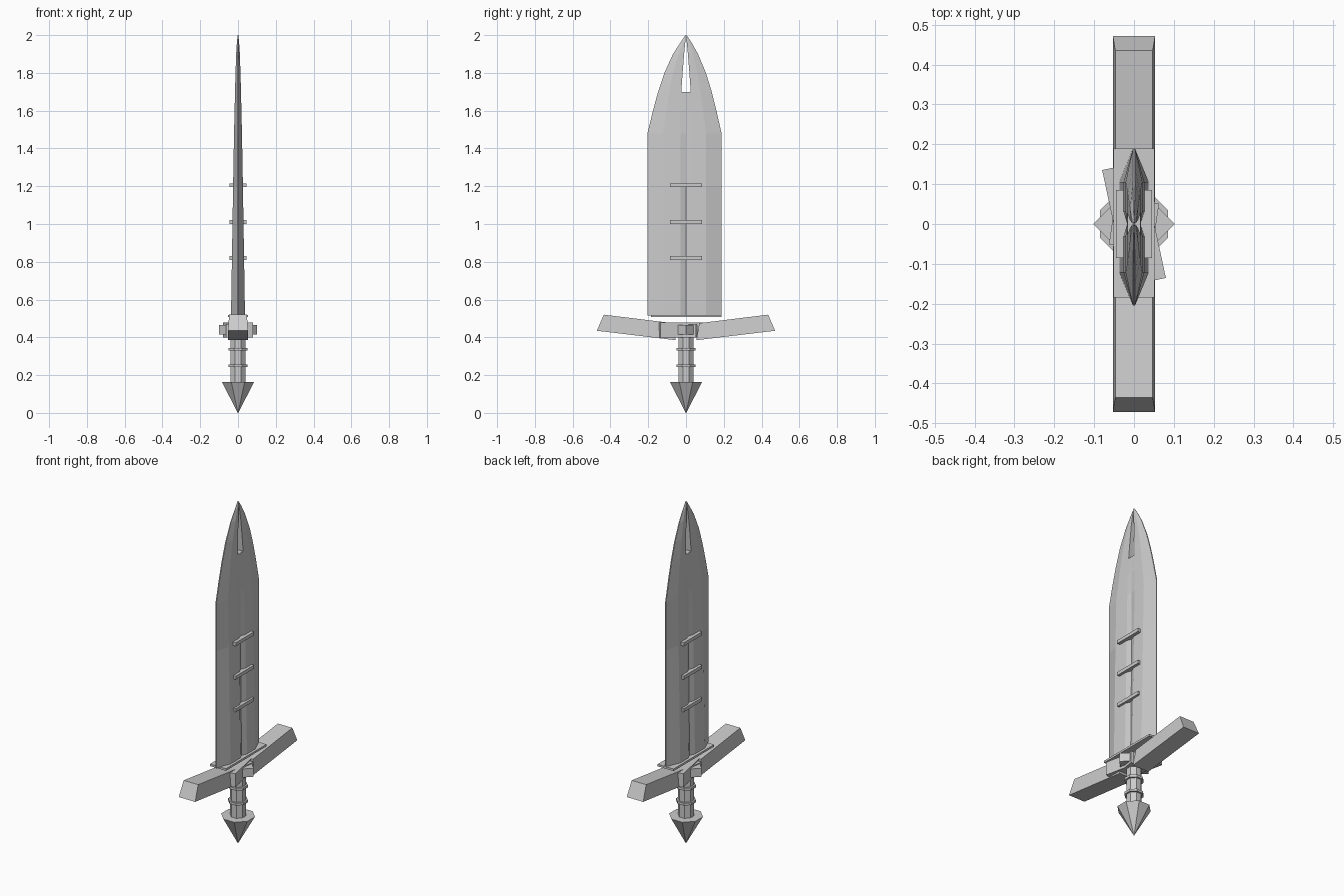
import bpy, bmesh, math
from mathutils import Matrix

if "Cube" in bpy.data.objects:
    bpy.data.objects.remove(bpy.data.objects["Cube"])

steel = bpy.data.materials.new("grey steel")
steel.diffuse_color = (0.6, 0.6, 0.6, 1)
steel.use_nodes = True
steel.node_tree.nodes["Principled BSDF"].inputs["Base Color"].default_value = steel.diffuse_color


def finish(bm, name):
    bmesh.ops.recalc_face_normals(bm, faces=bm.faces)
    me = bpy.data.meshes.new(name)
    bm.to_mesh(me)
    bm.free()
    me.materials.append(steel)
    ob = bpy.data.objects.new(name, me)
    bpy.context.collection.objects.link(ob)
    return ob


def box(name, size, loc, turn=0):
    bm = bmesh.new()
    bmesh.ops.create_cube(bm, size=1, matrix=Matrix.Translation(loc)
                          @ Matrix.Rotation(math.radians(turn), 4, 'Z')
                          @ Matrix.Diagonal((*size, 1)))
    return finish(bm, name)


def prism(name, z0, z1, r0, r1, sides=8):
    # flats face the axes; r0 and r1 are measured to the flats
    k = 1 / math.cos(math.pi / sides)
    bm = bmesh.new()
    bmesh.ops.create_cone(bm, cap_ends=True, segments=sides, radius1=r0 * k, radius2=r1 * k,
                          depth=z1 - z0, matrix=Matrix.Translation((0, 0, (z0 + z1) / 2))
                          @ Matrix.Rotation(math.pi / sides, 4, 'Z'))
    return finish(bm, name)


# Blade rows: height, half width, half thickness, slot half width, groove depth
ROWS = [(0.515, 0.196, 0.037, 0, 0.014), (1.2, 0.196, 0.026, 0, 0.010),
        (1.48, 0.196, 0.021, 0, 0.004), (1.6, 0.168, 0.018, 0, 0.001),
        (1.7, 0.142, 0.016, 0, 0), (1.7, 0.142, 0.016, 0.025, 0),
        (1.8, 0.110, 0.013, 0.018, 0), (1.9, 0.066, 0.010, 0.010, 0),
        (1.96, 0.030, 0.006, 0.004, 0), (2.0, 0.003, 0.002, 0.0005, 0)]
bm = bmesh.new()
for side in (-1, 1):
    loops = []
    for z, w, t, slot, groove in ROWS:
        off = -0.008 * w / 0.196
        g = max(slot + 0.0005, min(0.03, 0.3 * w))
        half = [(slot, t - groove), (g, t), (max(0.58 * w, g + 0.0005), t), (w, 0.003 * min(1, w / 0.1))]
        pts = half + [(y, -x) for y, x in reversed(half)]
        loops.append([bm.verts.new((x, side * y + (off if y > 0.04 else 0), z)) for y, x in pts])
    for i, (a, b) in enumerate(zip(loops, loops[1:])):
        for j in range(8):
            if j == 7 and i < 4:      # no wall inside the solid part
                continue
            if i == 4 and j not in (0, 6):   # step at the foot of the slot
                continue
            k = (j + 1) % 8
            bm.faces.new((a[j], a[k], b[k], b[j]))
    bm.faces.new((loops[4][0], loops[4][7], loops[5][7], loops[5][0]))
    bm.faces.new(loops[0])
    bm.faces.new(loops[-1])
bmesh.ops.remove_doubles(bm, verts=bm.verts, dist=0.0001)
finish(bm, "blade")

# Bars across the blade and the plate below it
for i, z in enumerate((0.82, 1.01, 1.205)):
    box(f"blade_bar_{i + 1}", (0.09, 0.17, 0.02), (0, 0, z))
box("blade_base_plate", (0.104, 0.374, 0.012), (0, 0.002, 0.513))

# Guard arms: raised outer ends, slightly narrower on top
PROFILE = [(0.055, 0.385), (0.472, 0.435), (0.435, 0.52), (0.07, 0.475)]
HALF_X = [0.053, 0.053, 0.047, 0.047]
for side, label in ((-1, "front"), (1, "back")):
    bm = bmesh.new()
    a, b = [[bm.verts.new((s * x, side * y, z)) for (y, z), x in zip(PROFILE, HALF_X)] for s in (-1, 1)]
    bm.faces.new(a)
    bm.faces.new(b)
    for j in range(4):
        k = (j + 1) % 4
        bm.faces.new((a[j], a[k], b[k], b[j]))
    finish(bm, f"guard_arm_{label}")

# Guard centre: skewed block with a diamond stud and a small collar
box("guard_block", (0.10, 0.298, 0.078), (0, 0, 0.439), 12)
box("guard_diamond", (0.144, 0.144, 0.05), (0, 0, 0.44), 45)
box("guard_collar", (0.11, 0.12, 0.07), (0, 0, 0.435), -8)

# Grip with two rings, and the pointed pommel
prism("grip", 0.15, 0.41, 0.039, 0.039)
for i, z in enumerate((0.25, 0.337)):
    prism(f"grip_ring_{i + 1}", z - 0.007, z + 0.007, 0.049, 0.049)
prism("pommel", 0, 0.163, 0.001, 0.085)
